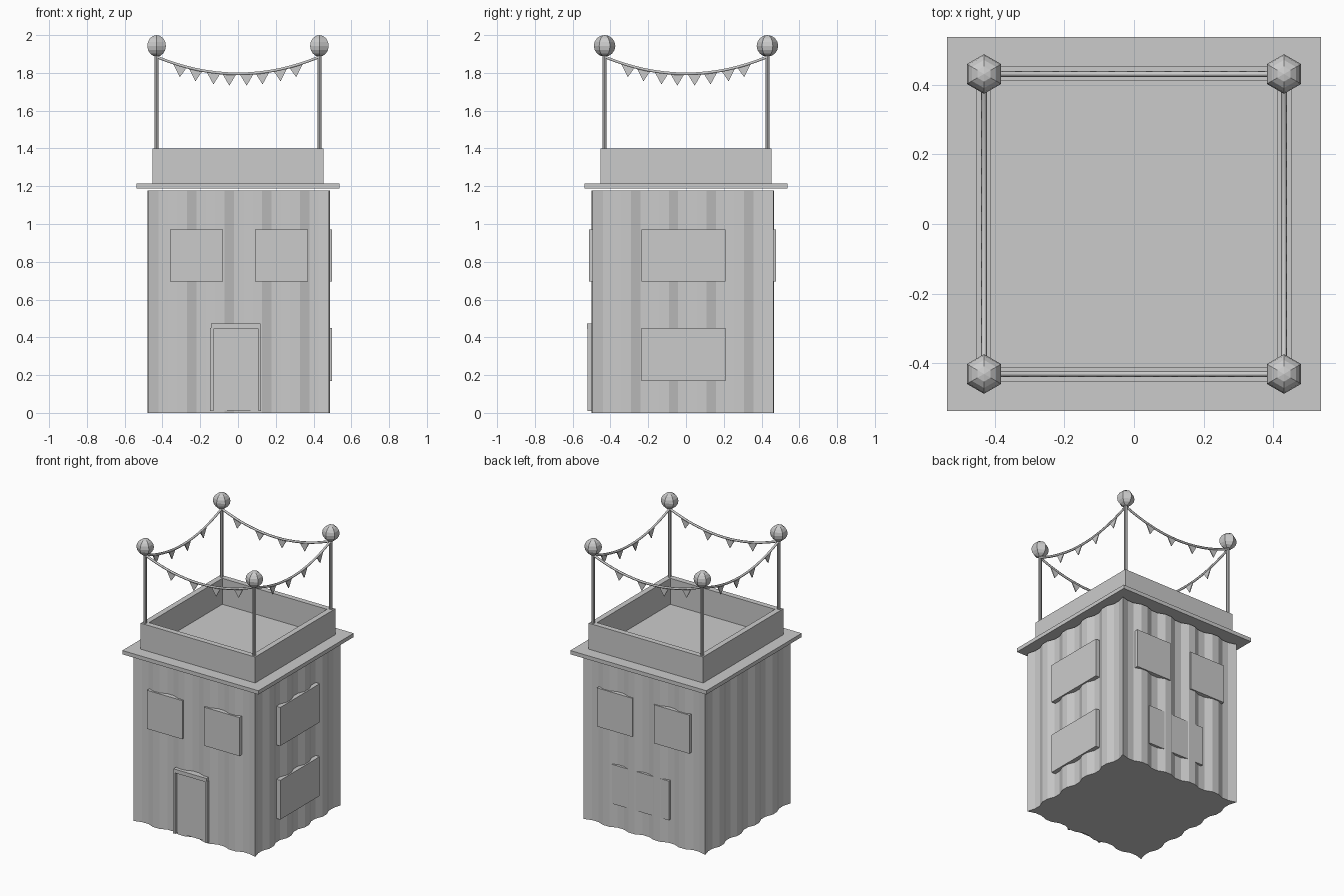
import bpy, bmesh, math
from mathutils import Matrix, Vector

if "Cube" in bpy.data.objects:
    bpy.data.objects.remove(bpy.data.objects["Cube"])


def add_object(name, bm):
    bmesh.ops.recalc_face_normals(bm, faces=bm.faces)
    mesh = bpy.data.meshes.new(name)
    bm.to_mesh(mesh)
    bm.free()
    ob = bpy.data.objects.new(name, mesh)
    bpy.context.collection.objects.link(ob)
    return ob


def box(name, x, y, z):
    bm = bmesh.new()
    bmesh.ops.create_cube(bm, size=1)
    for v in bm.verts:
        v.co = [(a + b) / 2 + c * (b - a) for (a, b), c in zip((x, y, z), v.co)]
    return add_object(name, bm)


def prism(name, points, offset):
    bm = bmesh.new()
    face = bm.faces.new([bm.verts.new(p) for p in points])
    top = bmesh.ops.extrude_face_region(bm, geom=[face], use_keep_orig=True)
    moved = [g for g in top["geom"] if isinstance(g, bmesh.types.BMVert)]
    bmesh.ops.translate(bm, verts=moved, vec=offset)
    return add_object(name, bm)


# Corrugated wall block: rippled outline extruded upward
X0, X1, Y0, Y1 = -0.47, 0.477, -0.49, 0.457
corners = [Vector((X0, Y0)), Vector((X1, Y0)), Vector((X1, Y1)), Vector((X0, Y1))]
outline = []
STEPS = 19
for i in range(4):
    a, b = corners[i], corners[(i + 1) % 4]
    d = (b - a).normalized()
    out = Vector((d.y, -d.x))
    for k in range(STEPS):
        p = a.lerp(b, k / STEPS)
        if k == 0:
            p = p + (out - d) * 0.006
        else:
            p = p + out * 0.01 * math.cos(k * math.pi / 2 + math.pi / 4) * 1.41
        outline.append((p.x, p.y, 0))
prism("corrugated_walls", outline, (0, 0, 1.178))

# Roof slab
box("roof_slab", (-0.537, 0.537), (-0.537, 0.537), (1.188, 1.215))

# Parapet: square ring around the roof
bm = bmesh.new()
rings = []
for half, z in ((0.452, 1.21), (0.452, 1.40), (0.413, 1.40), (0.413, 1.21)):
    rings.append([bm.verts.new((sx * half, sy * half, z))
                  for sx, sy in ((-1, -1), (1, -1), (1, 1), (-1, 1))])
for r in range(4):
    p, q = rings[r], rings[(r + 1) % 4]
    for i in range(4):
        j = (i + 1) % 4
        bm.faces.new((p[i], p[j], q[j], q[i]))
add_object("parapet", bm)

# Windows
UP, LOW = (0.695, 0.97), (0.17, 0.45)
for x in ((-0.36, -0.08), (0.09, 0.37)):
    box("front_window", x, (-0.513, -0.46), UP)
    box("back_window", (x[0], x[1]), (0.43, 0.476), UP)
for z in (UP, LOW):
    box("side_window", (0.45, 0.498), (-0.235, 0.21), z)
box("back_low_window", (-0.19, 0.26), (0.43, 0.465), LOW)

# Door and frame
box("door", (-0.135, 0.112), (-0.503, -0.46), (0.012, 0.45))
box("door_lintel", (-0.143, 0.118), (-0.524, -0.46), (0.445, 0.472))
for x in ((-0.147, -0.13), (0.108, 0.122)):
    box("door_jamb", x, (-0.522, -0.46), (0.01, 0.45))

# Corner posts with ball finials, ropes and pennants, repeated on four sides
P = 0.431


def rope_z(x):
    return 1.795 + 0.09 * (x / P) ** 2


for side in range(4):
    turn = Matrix.Rotation(side * math.pi / 2, 4, 'Z')
    corner = turn @ Vector((P, -P, 0))

    bm = bmesh.new()
    bmesh.ops.create_cone(bm, cap_ends=True, segments=8, radius1=0.011, radius2=0.011,
                          depth=0.69,
                          matrix=Matrix.Translation(corner + Vector((0, 0, 1.555))))
    add_object("corner_post", bm)

    bm = bmesh.new()
    bmesh.ops.create_uvsphere(bm, u_segments=6, v_segments=8, radius=0.057,
                              matrix=Matrix.Translation(corner + Vector((0, 0, 1.943))))
    add_object("post_ball", bm)

    # Sagging rope
    curve = bpy.data.curves.new("rope", 'CURVE')
    curve.dimensions = '3D'
    curve.bevel_depth = 0.008
    curve.bevel_resolution = 1
    curve.use_fill_caps = True
    spline = curve.splines.new('POLY')
    n = 16
    spline.points.add(n)
    for i in range(n + 1):
        x = -P + 2 * P * i / n
        spline.points[i].co = (x, -P, rope_z(x), 1)
    rope = bpy.data.objects.new("rope", curve)
    rope.matrix_world = turn
    bpy.context.collection.objects.link(rope)

    # Pennants
    for x in (-0.225, -0.046, 0.13, 0.308):
        w = 0.038
        tip = (x, -P - 0.003, rope_z(x) - 0.064)
        flag = prism("pennant", [(x - w, -P - 0.003, rope_z(x - w)),
                                 (x + w, -P - 0.003, rope_z(x + w)), tip], (0, 0.006, 0))
        flag.matrix_world = turn
